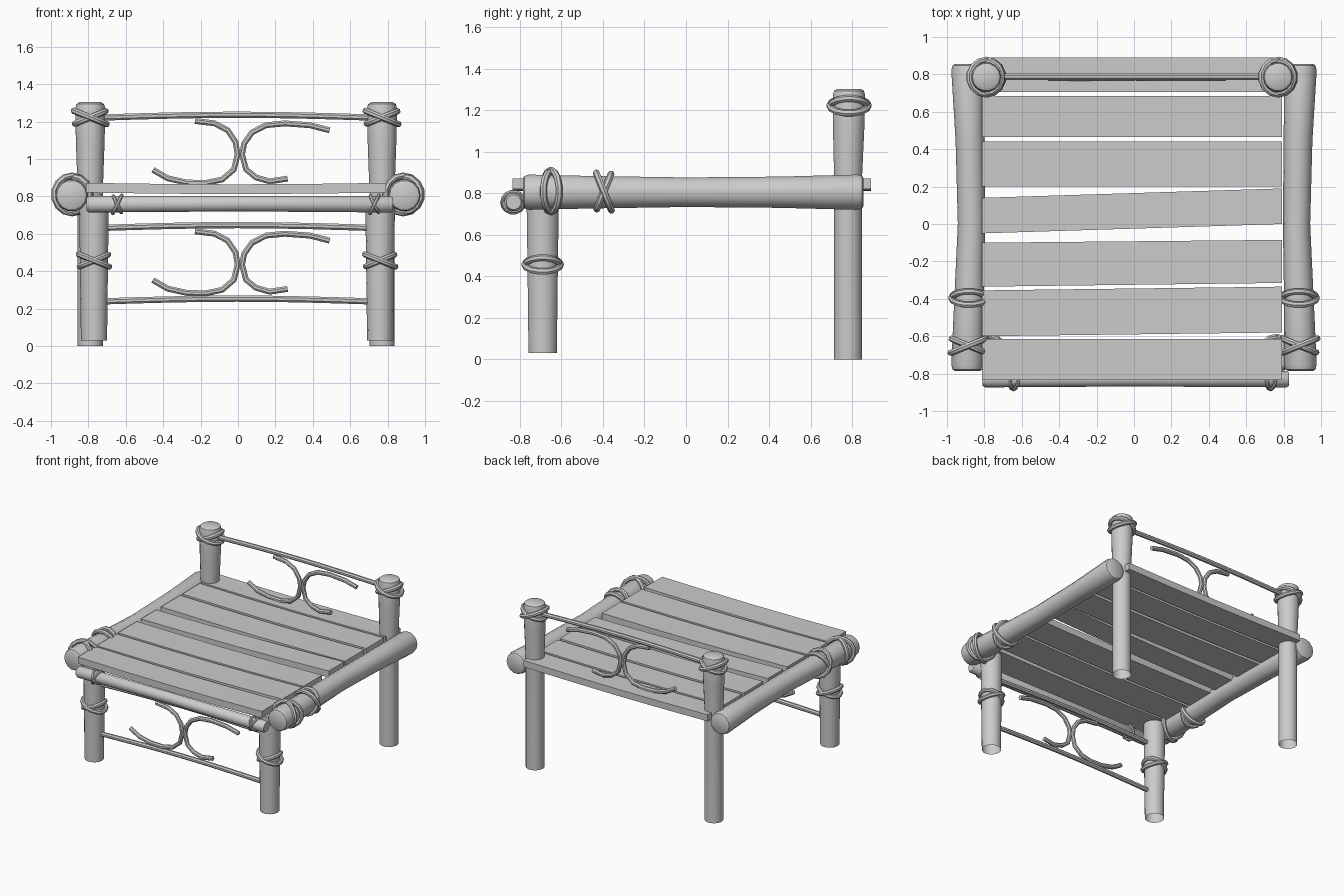
import bpy, bmesh, math
from mathutils import Vector, Matrix

if "Cube" in bpy.data.objects:
    bpy.data.objects.remove(bpy.data.objects["Cube"])

X, Y, Z = Vector((1, 0, 0)), Vector((0, 1, 0)), Vector((0, 0, 1))


def finish(name, bm, smooth=True):
    bmesh.ops.recalc_face_normals(bm, faces=bm.faces)
    me = bpy.data.meshes.new(name)
    bm.to_mesh(me)
    bm.free()
    ob = bpy.data.objects.new(name, me)
    bpy.context.collection.objects.link(ob)
    if smooth:
        bpy.ops.object.select_all(action='DESELECT')
        ob.select_set(True)
        bpy.context.view_layer.objects.active = ob
        bpy.ops.object.shade_smooth_by_angle(angle=math.radians(40))
    return ob


def sweep(bm, pts, sides, ref, closed=False, caps=(True, True)):
    """Round section along pts = [(x, y, z, radius)]; ref is a steady side vector."""
    n = len(pts)
    P = [Vector(p[:3]) for p in pts]
    rings = []
    for i in range(n):
        a = P[(i - 1) % n] if closed else P[max(i - 1, 0)]
        b = P[(i + 1) % n] if closed else P[min(i + 1, n - 1)]
        t = (b - a).normalized()
        u = (ref - t * ref.dot(t)).normalized()
        v = t.cross(u)
        ring = []
        for k in range(sides):
            q = 2 * math.pi * (k + .5) / sides
            ring.append(bm.verts.new(P[i] + (u * math.cos(q) + v * math.sin(q)) * pts[i][3]))
        rings.append(ring)
    for i in range(n if closed else n - 1):
        r0, r1 = rings[i], rings[(i + 1) % n]
        for k in range(sides):
            m = (k + 1) % sides
            bm.faces.new((r0[k], r0[m], r1[m], r1[k]))
    if not closed:
        for end, ring in zip(caps, (rings[0], rings[-1])):
            if end:
                bm.faces.new(ring)


def pole(name, pts, sides, ref, caps=(True, True)):
    bm = bmesh.new()
    sweep(bm, pts, sides, ref, caps=caps)
    return finish(name, bm)


def lashing(name, c, axis, tilt_axis, R, r, tilt=22):
    """Two rope rings crossing each other around a pole."""
    bm = bmesh.new()
    c = Vector(c)
    for s in (-1, 1):
        nrm = Matrix.Rotation(math.radians(tilt) * s, 3, tilt_axis) @ axis
        u = tilt_axis
        v = nrm.cross(u)
        rr = R + .003 * s
        pts = []
        for k in range(14):
            q = 2 * math.pi * k / 14
            p = c + u * math.cos(q) * rr + v * math.sin(q) * rr * 1.05
            pts.append((*p, r))
        sweep(bm, pts, 7, nrm, closed=True)
    return finish(name, bm)


# Back posts with rounded heads, open at the floor
for side, x in (("left", -.79), ("right", .77)):
    pole(f"back_post_{side}", [(x, .78, 0, .068), (x, .78, .85, .068), (x, .783, 1.1, .077),
                               (x, .785, 1.27, .08), (x, .785, 1.293, .074), (x, .785, 1.303, .058)],
         14, Y, (False, True))
    lashing(f"back_post_lashing_{side}", (x, .785, 1.222), Z, Y, .09, .017)

# Front legs
for side, x in (("left", -.77), ("right", .76)):
    pole(f"front_leg_{side}", [(x, -.69, .03, .07), (x, -.69, .45, .075), (x, -.69, .8, .08)],
         14, Y, (False, True))
    lashing(f"front_leg_lashing_{side}", (x, -.69, .457), Z, Y, .084, .016)

# Side rails, slimmer in the middle and bowed inward
for side, s in (("left", -1), ("right", 1)):
    pole(f"side_rail_{side}",
         [(s * .89, -.785, .805, .068), (s * .89, -.778, .805, .08), (s * .89, -.755, .805, .087),
          (s * .883, -.45, .805, .08), (s * .869, 0, .805, .073), (s * .877, .45, .805, .077),
          (s * .89, .825, .805, .087), (s * .89, .848, .805, .08), (s * .89, .855, .805, .068)], 14, Z)
    lashing(f"rail_front_lashing_{side}", (s * .885, -.65, .81), Y, Z, .098, .017)
    lashing(f"rail_rear_lashing_{side}", (s * .882, -.395, .808), Y, X, .092, .017)

# Front rod under the first slat
pole("front_rod", [(-.81, -.83, .757, .036), (-.797, -.83, .757, .045), (0, -.828, .76, .042),
                   (.817, -.83, .757, .045), (.83, -.83, .757, .036)], 12, Y)
for side, x in (("left", -.645), ("right", .73)):
    lashing(f"front_rod_lashing_{side}", (x, -.832, .757), X, Y, .05, .01, 26)

# Bed slats: (left front, left back, right front, right back) in y
slats = [(-.835, -.615, -.835, -.615), (-.60, -.355, -.58, -.335), (-.335, -.10, -.315, -.085),
         (-.05, .14, .0, .19), (.20, .44, .20, .44), (.465, .685, .465, .685), (.705, .89, .705, .89)]
for i, (lf, lb, rf, rb) in enumerate(slats):
    bm = bmesh.new()
    cols = []
    for k in range(5):
        t = k / 4
        x = -.812 + 1.604 * t
        sag = -.008 * math.sin(math.pi * t)
        f, b = lf + (rf - lf) * t, lb + (rb - lb) * t
        lo, hi = .82 + sag, .872 + sag
        cols.append([bm.verts.new(p) for p in ((x, f, lo), (x, b, lo), (x, b, hi), (x, f, hi))])
    for c0, c1 in zip(cols, cols[1:]):
        for k in range(4):
            bm.faces.new((c0[k], c0[(k + 1) % 4], c1[(k + 1) % 4], c1[k]))
    bm.faces.new(cols[0])
    bm.faces.new(cols[-1])
    finish(f"slat_{i + 1}", bm, smooth=False)

# Thin cross rods, slightly arched
for name, y, z in (("headboard_rod", .787, 1.22), ("front_upper_rod", -.69, .63),
                   ("front_lower_rod", -.69, .237)):
    pts = [(-.76 + 1.51 * k / 8, y, z + .016 * math.sin(math.pi * k / 8), .018) for k in range(9)]
    pole(name, pts, 8, Y)

# Curled canes, one pair in the headboard and one between the front legs
curl_left = [(-.23, .613), (-.125, .60), (-.055, .563), (-.013, .50), (-.002, .434), (-.022, .354),
             (-.085, .30), (-.175, .281), (-.275, .284), (-.375, .306), (-.455, .352)]
curl_right = [(.49, .563), (.385, .59), (.25, .60), (.15, .59), (.075, .552), (.033, .493),
              (.022, .434), (.043, .354), (.096, .311), (.17, .29), (.265, .305)]
for place, y, dz in (("headboard", .78, .59), ("front", -.69, 0)):
    for side, curl in (("left", curl_left), ("right", curl_right)):
        pole(f"{place}_curl_{side}", [(x, y, z + dz, .017) for x, z in curl], 8, Y)
